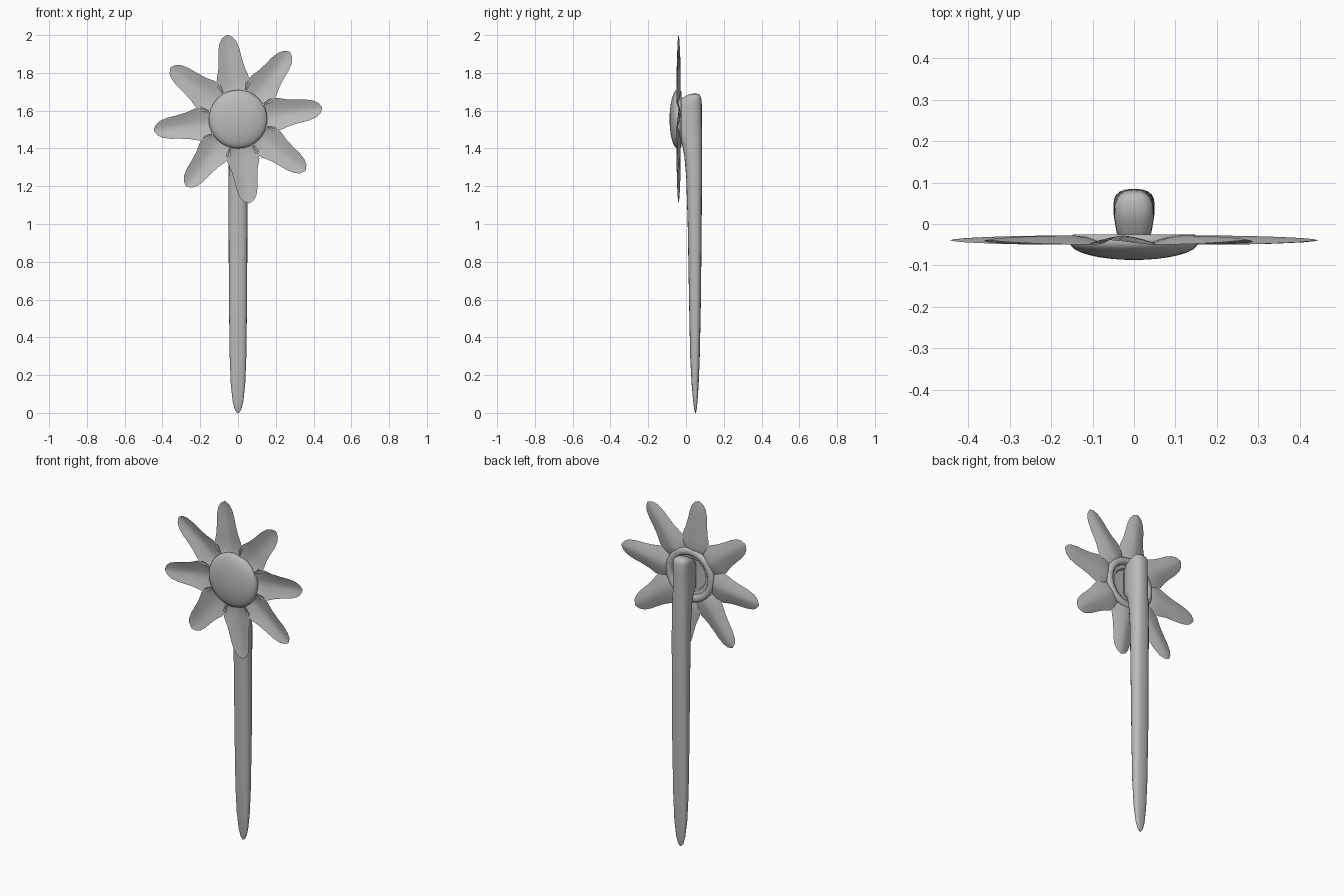
import bpy, bmesh, math
from mathutils import Matrix, Vector

cube = bpy.data.objects.get("Cube")
if cube:
    bpy.data.objects.remove(cube, do_unlink=True)

grey = bpy.data.materials.new("plain_grey")
grey.use_nodes = True
COLOUR = (0.5, 0.5, 0.5, 1)
grey.diffuse_color = COLOUR
grey.node_tree.nodes["Principled BSDF"].inputs["Base Color"].default_value = COLOUR

CENTRE = Vector((0, 0, 1.555))


def loft(name, rings, closed=True, caps=False, sharp=50):
    """Skin a list of point rings into a smooth-shaded object."""
    bm = bmesh.new()
    rows = [[bm.verts.new(p) for p in ring] for ring in rings]
    for a, b in zip(rows, rows[1:]):
        n = len(a)
        for i in range(n if closed else n - 1):
            j = (i + 1) % n
            bm.faces.new((a[i], a[j], b[j], b[i]))
    if caps:
        bm.faces.new(rows[0][::-1])
        bm.faces.new(rows[-1])
    bmesh.ops.remove_doubles(bm, verts=bm.verts, dist=0.0002)
    bmesh.ops.recalc_face_normals(bm, faces=bm.faces)
    mesh = bpy.data.meshes.new(name)
    bm.to_mesh(mesh)
    bm.free()
    obj = bpy.data.objects.new(name, mesh)
    bpy.context.collection.objects.link(obj)
    mesh.materials.append(grey)
    bpy.ops.object.select_all(action="DESELECT")
    obj.select_set(True)
    bpy.context.view_layer.objects.active = obj
    bpy.ops.object.shade_smooth_by_angle(angle=math.radians(sharp))
    return obj


# Flower head: domed front, rounded rim and stepped hollow back
dome = [(0.155 * math.sin(t), -0.045 - 0.042 * math.cos(t))
        for t in (math.pi / 2 * i / 8 for i in range(9))]
back = [(0.155, -0.034), (0.147, -0.025), (0.125, -0.025), (0.118, -0.032),
        (0.115, -0.045), (0.095, -0.048), (0.09, -0.06), (0, -0.064)]
SIDES = 32
loft("flower_head", [[CENTRE + Vector((r * math.cos(a), y, r * math.sin(a)))
                      for a in (math.tau * k / SIDES for k in range(SIDES))]
                     for r, y in dome + back])

# Petals: thin troughs, (radius, half width, depth of trough)
outline = [(0.135, 0.035, 0.008), (0.15, 0.067, 0.016), (0.18, 0.086, 0.022),
           (0.22, 0.085, 0.022), (0.27, 0.07, 0.02), (0.32, 0.062, 0.018),
           (0.37, 0.056, 0.014), (0.41, 0.045, 0.01), (0.435, 0.028, 0.005),
           (0.449, 0.004, 0)]
ACROSS = [i / 4 - 1 for i in range(9)]
for k in range(8):
    turn = Matrix.Rotation(-math.radians(7.5 + 45 * k), 3, "Y")
    rows = [[CENTRE + turn @ Vector((r, -0.039 + d * (0.5 - abs(s) ** 1.4), s * w))
             for s in ACROSS] for r, w, d in outline]
    loft(f"petal_{k + 1}", rows, closed=False)

# Stem: (height, front y, back y, half width), swelling forward into the head
stations = [(0, 0.048, 0.052, 0.004), (0.015, 0.044, 0.056, 0.016),
            (0.06, 0.038, 0.061, 0.028), (0.15, 0.03, 0.067, 0.038),
            (0.3, 0.022, 0.073, 0.044), (0.6, 0.016, 0.079, 0.048),
            (1.0, 0.009, 0.083, 0.05), (1.25, 0.001, 0.085, 0.05),
            (1.36, -0.009, 0.085, 0.05), (1.42, -0.02, 0.085, 0.05),
            (1.46, -0.036, 0.085, 0.05), (1.49, -0.064, 0.085, 0.05),
            (1.62, -0.064, 0.084, 0.05), (1.65, -0.05, 0.083, 0.049),
            (1.667, -0.02, 0.08, 0.046), (1.68, 0.003, 0.075, 0.039),
            (1.688, 0.022, 0.067, 0.026), (1.69, 0.036, 0.055, 0.01)]


def stem_ring(z, front, rear, w):
    ring = []
    for a in (math.tau * k / 20 for k in range(20)):
        c, s = (math.copysign(abs(v) ** 0.75, v) for v in (math.cos(a), math.sin(a)))
        y = (front + rear) / 2 + s * (rear - front) / 2
        narrow = 1 - 2.5 * max(0, 0.03 - y)
        ring.append((c * w * narrow, y, z))
    return ring


loft("stem", [stem_ring(*s) for s in stations], caps=True)
